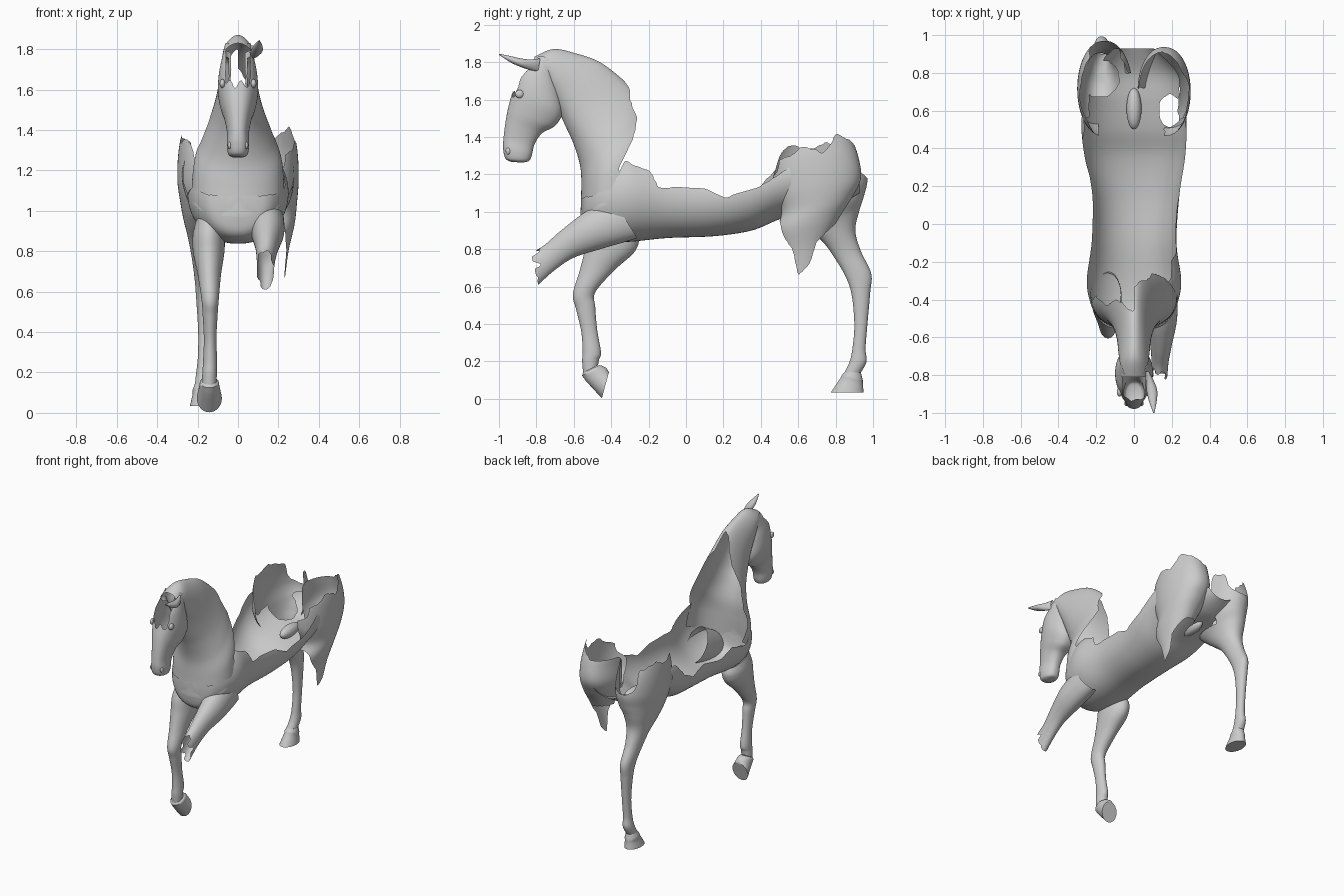
import bpy, bmesh, math
from mathutils import Vector

GREY = bpy.data.materials.new("plain grey")
GREY.diffuse_color = (.6, .6, .6, 1)


def finish(name, bm, angle=50):
    me = bpy.data.meshes.new(name)
    bm.to_mesh(me)
    bm.free()
    ob = bpy.data.objects.new(name, me)
    bpy.context.collection.objects.link(ob)
    me.materials.append(GREY)
    bpy.ops.object.select_all(action='DESELECT')
    ob.select_set(True)
    bpy.context.view_layer.objects.active = ob
    bpy.ops.object.shade_smooth_by_angle(angle=math.radians(angle))
    return ob


def spline(a, b, c, d, t):
    return [0.5 * (2 * q + (r - p) * t + (2 * p - 5 * q + 4 * r - s) * t * t
                   + (3 * q - p - 3 * r + s) * t ** 3) for p, q, r, s in zip(a, b, c, d)]


def soften_rim(bm):
    """Even out the stepped edge left by removing faces."""
    for _ in range(2):
        new = {}
        for v in bm.verts:
            near = [e.other_vert(v).co for e in v.link_edges if e.is_boundary]
            if len(near) == 2:
                new[v] = v.co * .5 + (near[0] + near[1]) * .25
        for v, co in new.items():
            v.co = co


def loft(name, rings, keep=None, n=72, sub=8, taper=0.0, square=1.0, cap=False, linear=False,
         cap_start=False):
    """Rings are (front y, front z, back y, back z, centre x, half width)."""
    rows, last = [], len(rings) - 1
    for i in range(last):
        q = [rings[min(max(i + k, 0), last)] for k in (-1, 0, 1, 2)]
        for s in range(sub):
            t = s / sub
            rows.append([u + (v - u) * t for u, v in zip(q[1], q[2])] if linear else spline(*q, t))
    rows.append(rings[-1])
    bm = bmesh.new()
    grid = []
    for ya, za, yb, zb, xc, hw in rows:
        row = []
        for j in range(n):
            a = 2 * math.pi * j / n
            c, s = math.cos(a), math.sin(a)
            s = math.copysign(abs(s) ** square, s)
            w = (1 - c) / 2
            row.append(bm.verts.new((xc + hw * s * (1 + taper * c),
                                     ya + (yb - ya) * w, za + (zb - za) * w)))
        grid.append(row)
    for r0, r1 in zip(grid, grid[1:]):
        for j in range(n):
            k = (j + 1) % n
            bm.faces.new((r0[j], r0[k], r1[k], r1[j]))
    if cap:
        bm.faces.new(grid[-1])
    if cap_start:
        bm.faces.new(grid[0])
    bmesh.ops.recalc_face_normals(bm, faces=bm.faces)
    if keep:
        lost = [f for f in bm.faces if not keep(*f.calc_center_median())]
        bmesh.ops.delete(bm, geom=lost, context='FACES')
        soften_rim(bm)
    return finish(name, bm)


def inside(poly, y, z):
    hit = False
    for (y0, z0), (y1, z1) in zip(poly, poly[1:] + poly[:1]):
        if (z0 > z) != (z1 > z) and y < (y1 - y0) * (z - z0) / (z1 - z0) + y0:
            hit = not hit
    return hit


def line(pts, t):
    for (a, u), (b, v) in zip(pts, pts[1:]):
        if a <= t <= b:
            return u + (v - u) * (t - a) / (b - a)
    return pts[0][1] if t < pts[0][0] else pts[-1][1]


# Barrel: open bowl with a torn rim, different on each flank
RIM_R = [(-.6, 1.06), (-.4, 1.12), (-.35, 1.23), (-.32, 1.28), (-.29, 1.25), (-.19, 1.22),
         (-.15, 1.13), (.1, 1.13), (.22, 1.07), (.27, 1.1), (.4, 1.14), (.5, 1.2), (.56, 1.25)]
RIM_L = [(-.6, 1.06), (-.42, 1.12), (-.33, 1.07), (-.2, 1.11), (-.1, 1.05), (.1, 1.09),
         (.25, 1.06), (.4, 1.14), (.5, 1.25)]


def barrel_keep(x, y, z):
    if ((x - .19) / .06) ** 2 + ((y - .6) / .085) ** 2 < 1 or math.hypot(x + .18, y - .77) < .1:
        return False
    if y > .56:
        return z < 1.15 and abs(x) < .24
    return z < line(RIM_R if x > 0 else RIM_L, y)


loft("barrel", [
    (-.562, .99, -.562, 1.07, 0, .04), (-.545, .9, -.545, 1.2, 0, .135), (-.5, .86, -.5, 1.27, 0, .19),
    (-.42, .84, -.42, 1.31, 0, .23), (-.3, .84, -.3, 1.34, 0, .25), (-.1, .86, -.1, 1.3, 0, .225),
    (.15, .87, .15, 1.28, .01, .23), (.35, .9, .35, 1.34, .005, .265), (.5, .96, .5, 1.38, 0, .278),
    (.65, 1.0, .65, 1.4, 0, .272), (.8, 1.03, .8, 1.38, 0, .24), (.93, 1.1, .93, 1.3, 0, .12)],
    barrel_keep, n=120, sub=12, square=.9, cap_start=True)

# Neck: hollow, torn away at the withers
NECK_R = [(.95, -.3), (1.1, -.3), (1.23, -.36), (1.3, -.33), (1.4, -.28), (1.5, -.26),
          (1.6, -.3), (1.66, -.3), (1.7, -.33), (1.9, -.3)]
NECK_L = [(.95, -.34), (1.1, -.34), (1.2, -.41), (1.3, -.38), (1.45, -.43), (1.6, -.4),
          (1.7, -.42), (1.8, -.46), (1.86, -.5), (1.9, -.5)]


def neck_keep(x, y, z):
    if y < -.62 and 1.6 < z < 1.79 and abs(x) < .045:
        return False
    return y < line(NECK_R if x > 0 else NECK_L, z)


loft("neck", [
    (-.565, .97, -.1, 1.2, 0, .225), (-.56, 1.12, -.15, 1.42, 0, .212),
    (-.565, 1.24, -.2, 1.53, 0, .17), (-.60, 1.36, -.25, 1.62, 0, .13),
    (-.645, 1.46, -.33, 1.70, 0, .105), (-.69, 1.56, -.46, 1.80, 0, .088),
    (-.73, 1.65, -.6, 1.85, 0, .08), (-.76, 1.72, -.71, 1.87, 0, .072),
    (-.81, 1.75, -.81, 1.83, 0, .066)], neck_keep, n=96, sub=12, taper=.25)


# Head: forehead broken open above the eyes
def head_keep(x, y, z):
    jag = 1.63 + .02 * math.sin(x * 110)
    if abs(x) < .035 and z > 1.6 and y > -.74:
        return False
    return not (z > jag and abs(x) < .06 and y < -.74 - (z - 1.63) * .3) and z < 1.83


loft("head", [
    (-.79, 1.85, -.68, 1.78, 0, .066), (-.845, 1.79, -.69, 1.71, 0, .08),
    (-.90, 1.73, -.67, 1.63, 0, .094), (-.925, 1.65, -.66, 1.53, 0, .1),
    (-.95, 1.56, -.70, 1.46, 0, .086), (-.965, 1.48, -.77, 1.42, 0, .066),
    (-.975, 1.40, -.81, 1.36, 0, .054), (-.978, 1.34, -.825, 1.30, 0, .055),
    (-.965, 1.285, -.84, 1.272, 0, .047), (-.93, 1.266, -.87, 1.264, 0, .025)],
    head_keep, n=96, square=.8, cap=True)

# Single remaining ear, pointing forward
loft("ear", [(-.78, 1.82, -.79, 1.75, .07, .012), (-.83, 1.815, -.84, 1.76, .085, .022),
             (-.88, 1.82, -.885, 1.775, .095, .028), (-.94, 1.833, -.94, 1.8, .1, .02),
             (-1.0, 1.845, -1.0, 1.84, .105, .003)], n=20)


# Eyes and nostrils
def ball(name, loc, size):
    bm = bmesh.new()
    bmesh.ops.create_uvsphere(bm, u_segments=20, v_segments=12, radius=1)
    for v in bm.verts:
        v.co = Vector([c * s for c, s in zip(v.co, size)]) + Vector(loc)
    finish(name, bm)


for side, sx in (("left", -1), ("right", 1)):
    ball(side + "_eye", (sx * .077, -.89, 1.63), (.014, .024, .022))
    ball(side + "_nostril", (sx * .041, -.95, 1.325), (.01, .014, .018))

# Haunches: the left one runs down into the standing hind leg, the right one ends in a torn shell
HAUNCH_R = [(.52, 1.44, .87, 1.44, .15, .12), (.47, 1.28, .92, 1.3, .16, .135),
            (.47, 1.12, .935, 1.18, .16, .14), (.51, 1.0, .89, 1.08, .17, .122),
            (.49, .9, .82, .97, .18, .1), (.53, .78, .74, .82, .185, .065),
            (.57, .64, .69, .65, .195, .035)]
HAUNCH_L = [(.52, 1.44, .86, 1.44, -.15, .12), (.47, 1.28, .94, 1.3, -.153, .142),
            (.47, 1.12, .97, 1.18, -.155, .145), (.54, 1.0, .95, 1.08, -.16, .125)]
CUT_R = [(.4, .95), (.49, 1.0), (.52, .87), (.57, .8), (.6, .66), (.66, .72), (.7, .84), (.76, .9),
         (.9, 1.03), (.97, 1.2), (.95, 1.3), (.88, 1.38), (.8, 1.42), (.77, 1.35), (.72, 1.31),
         (.7, 1.33), (.61, 1.35), (.58, 1.31), (.5, 1.28), (.49, 1.22), (.4, 1.1)]
TOP_L = [(.45, 1.13), (.5, 1.3), (.55, 1.36), (.65, 1.33), (.75, 1.37), (.88, 1.34), (.93, 1.22),
         (.97, 1.18)]


def left_keep(x, y, z):
    if z > .99 and x > -.19 and y < .8:
        return False
    return z < line(TOP_L, y)


def right_keep(x, y, z):
    if x < .16 and (y < .72 or z < .95 or z > 1.33):
        return False
    return inside(CUT_R, y, z)


loft("right_haunch", HAUNCH_R, right_keep, n=110, sub=14, square=.9)
loft("left_hind_leg", HAUNCH_L + [
    (.63, .92, .925, 1.0, -.175, .095), (.73, .84, .905, .9, -.178, .07),
    (.79, .76, .935, .79, -.178, .052), (.85, .66, .99, .67, -.172, .043),
    (.885, .56, .985, .57, -.17, .037), (.9, .4, .97, .4, -.168, .029),
    (.89, .27, .96, .27, -.17, .029), (.875, .2, .965, .2, -.173, .034),
    (.85, .145, .935, .14, -.178, .035)], left_keep, n=96, sub=10, square=.93)

# Standing fore leg and raised fore leg stump
loft("left_fore_leg", [
    (-.49, .98, -.26, .9, -.14, .07), (-.525, .89, -.25, .85, -.145, .08),
    (-.54, .8, -.28, .78, -.145, .077),
    (-.57, .68, -.38, .69, -.142, .058), (-.605, .56, -.485, .57, -.138, .043),
    (-.588, .48, -.485, .49, -.138, .037), (-.56, .36, -.475, .37, -.138, .031),
    (-.553, .26, -.455, .25, -.138, .035), (-.555, .2, -.465, .21, -.14, .036),
    (-.55, .14, -.47, .18, -.142, .036)])
loft("right_fore_leg", [
    (-.4, 1.08, -.26, .86, .145, .078), (-.47, 1.04, -.34, .835, .146, .083),
    (-.56, .985, -.46, .8, .147, .08),
    (-.68, .89, -.6, .755, .143, .057), (-.76, .82, -.70, .69, .138, .045),
    (-.83, .78, -.79, .61, .135, .042)],
    lambda x, y, z: y > -.8 + .025 * math.sin(z * 90) + .015 * math.sin(x * 140))

# Hooves with a raised upper band
loft("left_fore_hoof", [(-.55, .14, -.465, .18, -.142, .036), (-.556, .125, -.45, .178, -.142, .047),
                        (-.535, .095, -.425, .165, -.142, .05), (-.45, .003, -.412, .143, -.142, .062)],
     sub=3, linear=True, n=40, cap=True)
loft("left_hind_hoof", [(.85, .145, .935, .14, -.178, .036), (.832, .125, .945, .1, -.18, .045),
                        (.825, .11, .945, .08, -.18, .044), (.775, .035, .95, .035, -.182, .056)],
     sub=3, linear=True, n=40, cap=True)

# Small rounded form on the underside between the hind legs
ball("underbelly_fold", (0, .61, 1.01), (.04, .11, .045))
